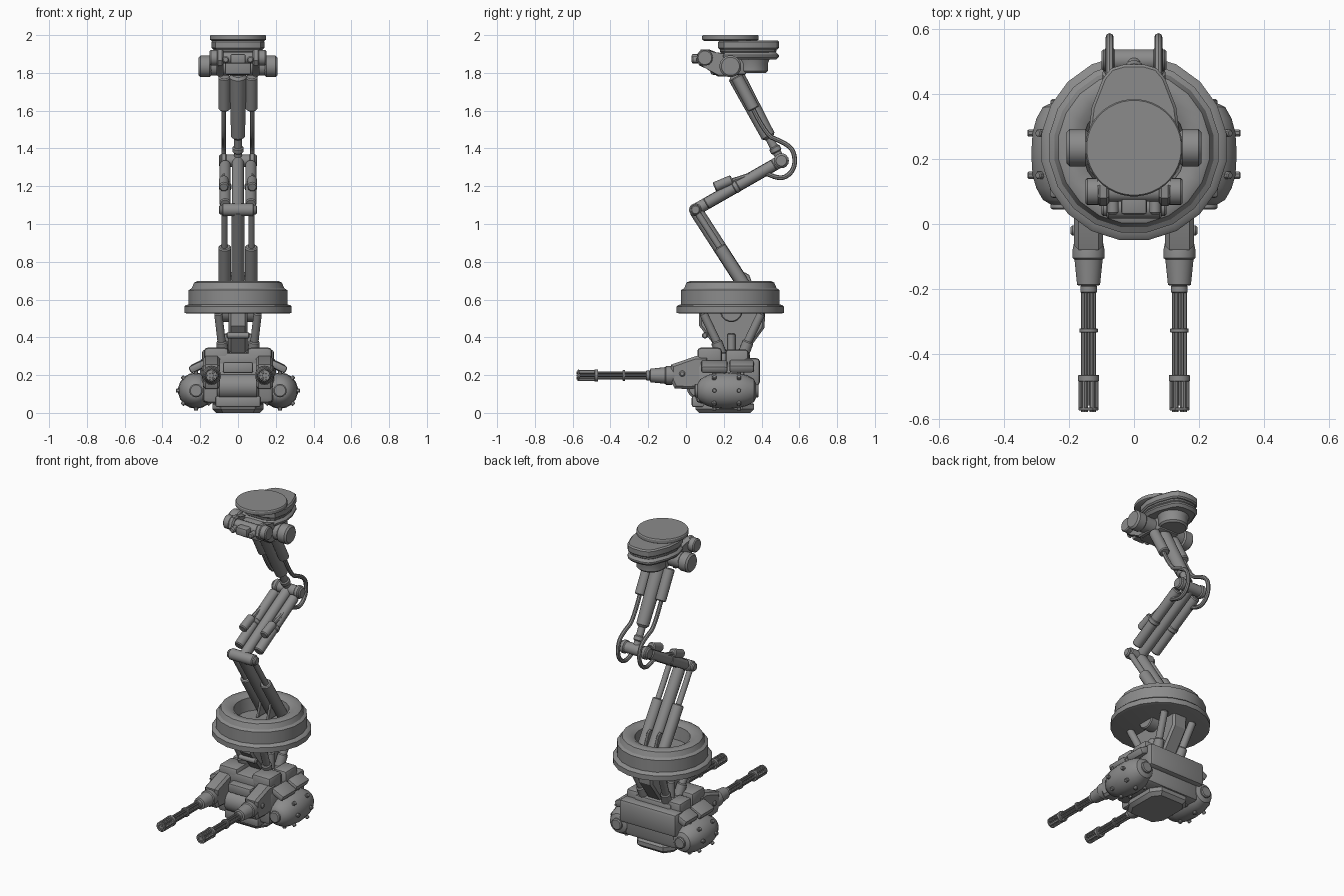
import bpy, bmesh, math
from mathutils import Vector, Matrix

if "Cube" in bpy.data.objects:
    bpy.data.objects.remove(bpy.data.objects["Cube"])

grey = bpy.data.materials.new("metal_grey")
grey.diffuse_color = (0.26, 0.26, 0.26, 1)
grey.use_nodes = True
grey.node_tree.nodes["Principled BSDF"].inputs["Base Color"].default_value = grey.diffuse_color


def finish(name, bm):
    bmesh.ops.recalc_face_normals(bm, faces=bm.faces)
    me = bpy.data.meshes.new(name)
    bm.to_mesh(me)
    bm.free()
    me.materials.append(grey)
    ob = bpy.data.objects.new(name, me)
    bpy.context.collection.objects.link(ob)
    return ob


def lathe(name, profile, origin, axis=(0, 0, 1), segs=16):
    """Revolve (radius, distance) pairs about an axis, capping both ends."""
    q = Vector((0, 0, 1)).rotation_difference(Vector(axis))
    bm = bmesh.new()
    rings = []
    for r, t in profile:
        rings.append([bm.verts.new(Vector(origin) + q @ Vector((
            r * math.cos(math.tau * (i + .5) / segs), r * math.sin(math.tau * (i + .5) / segs), t)))
            for i in range(segs)])
    for a, b in zip(rings, rings[1:]):
        for i in range(segs):
            j = (i + 1) % segs
            bm.faces.new((a[i], a[j], b[j], b[i]))
    bm.faces.new(rings[0])
    bm.faces.new(rings[-1])
    return finish(name, bm)


def rod(name, p, q, r, r2=None, segs=14, bev=0.006):
    """Cylinder or cone between two points with chamfered ends."""
    p, q = Vector(p), Vector(q)
    r2 = r if r2 is None else r2
    n = (q - p).length
    return lathe(name, [(r - bev, 0), (r, bev), (r2, n - bev), (r2 - bev, n)], p, q - p, segs)


def axle(name, half, y, z, r, segs=16):
    return rod(name, (-half, y, z), (half, y, z), r, segs=segs)


def box(name, lo, hi, bev=0.012, tilt=0):
    lo, hi = Vector(lo), Vector(hi)
    bm = bmesh.new()
    bmesh.ops.create_cube(bm, size=1)
    bmesh.ops.scale(bm, vec=hi - lo, verts=bm.verts)
    bmesh.ops.bevel(bm, geom=bm.edges[:], offset=bev, segments=2, profile=.5, affect='EDGES')
    bm.transform(Matrix.Translation((lo + hi) / 2) @ Matrix.Rotation(tilt, 4, 'Y'))
    return finish(name, bm)


def prism(name, pts, axis, lo, hi, bev=0.008):
    """Extrude an outline: (y, z) along x, or (x, y) along z."""
    def at(p, t):
        return (t, *p) if axis == 'x' else (*p, t)
    bm = bmesh.new()
    a = [bm.verts.new(at(p, lo)) for p in pts]
    b = [bm.verts.new(at(p, hi)) for p in pts]
    caps = [bm.faces.new(a), bm.faces.new(b)]
    for i in range(len(pts)):
        j = (i + 1) % len(pts)
        bm.faces.new((a[i], a[j], b[j], b[i]))
    rim = list({e for f in caps for e in f.edges})
    bmesh.ops.bevel(bm, geom=rim, offset=bev, segments=1, affect='EDGES')
    return finish(name, bm)


def cable(name, pts, r):
    cu = bpy.data.curves.new(name, 'CURVE')
    cu.dimensions = '3D'
    cu.bevel_depth, cu.bevel_resolution, cu.resolution_u = r, 2, 5
    cu.use_fill_caps = True
    sp = cu.splines.new('NURBS')
    sp.points.add(len(pts) - 1)
    for p, c in zip(sp.points, pts):
        p.co = (*c, 1)
    sp.order_u, sp.use_endpoint_u = 3, True
    cu.materials.append(grey)
    ob = bpy.data.objects.new(name, cu)
    bpy.context.collection.objects.link(ob)
    bpy.ops.object.select_all(action='DESELECT')
    ob.select_set(True)
    bpy.context.view_layer.objects.active = ob
    bpy.ops.object.convert(target='MESH')


# joints of the folded arm, in (y, z)
SHOULDER, ELBOW, KNEE, BASE = map(Vector, ((.24, 1.83), (.505, 1.335), (.05, 1.075), (.35, .61)))


def on(a, b, t, x=0, off=0):
    """Point part way from a to b, moved sideways by off."""
    d = (b - a).normalized()
    p = a.lerp(b, t) + off * Vector((-d.y, d.x))
    return (x, p.x, p.y)


# ceiling mount
lathe("ceiling_disc", [(.14, 0), (.15, .006), (.15, .024), (.146, .03)], (0, .235, 1.97), segs=40)
outline = [(.14, .28), (.13, .36), (.095, .45), (.07, .48), (.03, .492)]
outline += [(-x, y) for x, y in outline[::-1]]
outline += [(-.12, .2), (-.06, .17), (.06, .17), (.12, .2)]
prism("mount_plate_upper", outline, 'z', 1.925, 1.972)
prism("mount_plate_waist", [(x * .93, .3 + (y - .3) * .93) for x, y in outline], 'z', 1.905, 1.93)
prism("mount_plate_lower", outline, 'z', 1.87, 1.91, .015)
lathe("mount_knob", [(.075, 0), (.085, .01), (.085, .05), (.1, .09)], (0, .35, 1.80), segs=20)
axle("shoulder_axle", .17, .235, 1.835, .05)
axle("front_axle", .12, .1, 1.88, .032)
box("shoulder_block", (-.07, .13, 1.79), (.07, .32, 1.9))
box("front_lug", (-.04, .03, 1.85), (.04, .1, 1.9), .008)
for s in (-1, 1):
    rod("shoulder_cap", (s * .14, .235, 1.835), (s * .208, .235, 1.835), .058, segs=20, bev=.01)
    rod("front_axle_cap", (s * .105, .1, 1.88), (s * .15, .1, 1.88), .042, segs=18)
    prism("shoulder_bracket", [(.06, 1.9), (.08, 1.925), (.12, 1.925), (.16, 1.9), (.25, 1.9), (.25, 1.78),
                               (.17, 1.78), (.11, 1.83), (.07, 1.84), (.055, 1.865)],
          'x', s * .095 - .018, s * .095 + .018)
    rod("front_stud", (s * .065, .03, 1.87), (s * .065, .08, 1.87), .018)

# upper arm
rod("upper_arm", on(SHOULDER, ELBOW, .08), on(SHOULDER, ELBOW, .76), .045, .038, bev=.014)
rod("upper_arm_neck", on(SHOULDER, ELBOW, .74), on(SHOULDER, ELBOW, 1), .022)
rod("upper_arm_collar", on(SHOULDER, ELBOW, .85), on(SHOULDER, ELBOW, .91), .03)
for s in (-1, 1):
    rod("upper_arm_side_tube", on(SHOULDER, ELBOW, .1, s * .072), on(SHOULDER, ELBOW, .45, s * .072), .032)
    # looping cables past the elbow
    cable("elbow_cable", [(s * .075, y, z) for y, z in (
        (.34, 1.64), (.42, 1.47), (.5, 1.44), (.565, 1.4), (.58, 1.33), (.56, 1.27),
        (.5, 1.235), (.4, 1.28), (.31, 1.25), (.2, 1.215))], .0125)
    rod("cable_plug", (s * .075, .15, 1.195), (s * .075, .245, 1.235), .026)

# middle arm
axle("elbow_axle", .1, ELBOW.x, ELBOW.y, .034)
axle("knee_axle", .085, KNEE.x, KNEE.y, .034)
rod("middle_arm", on(ELBOW, KNEE, 0), on(ELBOW, KNEE, 1), .032)
for s in (-1, 1):
    rod("middle_arm_side_tube", on(ELBOW, KNEE, .08, s * .068), on(ELBOW, KNEE, .88, s * .068), .03)
    rod("middle_arm_clamp", on(ELBOW, KNEE, .5, s * .068), on(ELBOW, KNEE, .56, s * .068), .034)
    rod("knee_cap", (s * .07, *KNEE), (s * .1, *KNEE), .026)
    rod("elbow_cap", (s * .06, *ELBOW), (s * .09, *ELBOW), .04)

# lower arm
rod("lower_arm", on(KNEE, BASE, 0), on(KNEE, BASE, 1), .036)
for s in (-1, 1):
    rod("lower_arm_piston", on(KNEE, BASE, 0, s * .072), on(KNEE, BASE, .5, s * .072), .017)
    rod("lower_arm_sleeve", on(KNEE, BASE, .42, s * .07), on(KNEE, BASE, 1, s * .07), .034)
    prism("arm_foot_bracket", [(.24, .61), (.28, .72), (.31, .745), (.335, .73), (.38, .61)],
          'x', s * .035 - .008, s * .035 + .008, .003)

# round turntable with a hollow top
lathe("turntable", [(.27, .525), (.288, .53), (.288, .562), (.28, .57), (.264, .575), (.264, .65), (.248, .66),
                    (.235, .69), (.22, .697), (.185, .695), (.16, .68), (.152, .6)], (0, .235, 0), segs=20)

# neck between turntable and body
prism("neck_plate", [(.07, .54), (.07, .46), (.18, .32), (.32, .32), (.415, .45), (.42, .54)], 'x', -.05, .05, .012)
axle("neck_pivot", .115, .24, .54, .06)
axle("neck_pin", .062, .1, .41, .016)
for s in (-1, 1):
    for y0, y1 in ((.09, .19), (.4, .3)):
        rod("neck_strut", (s * .105, y0, .53), (s * .08, y1, .32), .022)
        rod("neck_strut_socket", (s * .086, .7 * y1 + .3 * y0, .38), (s * .078, y1, .3), .03)
    rod("neck_centre_strut", (s * .065, .24, .42), (s * .065, .24, .3), .022)

# body
box("body_hull", (-.19, .05, .05), (.19, .36, .27), .03)
box("body_deck", (-.13, .06, .24), (.13, .34, .32), .018)
box("rear_box", (-.2, .3, .145), (.2, .392, .29), .02)
foot = [(.135, .12), (.135, .3), (.09, .36), (-.09, .36), (-.135, .3), (-.135, .12), (-.09, .05), (.09, .05)]
prism("body_foot", foot, 'z', .0, .065, .02)
rod("front_drum", (-.11, .07, .14), (.11, .07, .14), .068, segs=20, bev=.012)
box("front_visor", (-.08, .01, .21), (.08, .1, .27), .012)
box("front_skid", (-.12, .03, .03), (.12, .1, .09), .012)

for s in (-1, 1):
    def sbox(name, x0, x1, y0, y1, z0, z1, bev=.012, tilt=0):
        box(name, (min(s * x0, s * x1), y0, z0), (max(s * x0, s * x1), y1, z1), bev, s * tilt)
    sbox("shoulder_pod_front", .05, .18, .06, .19, .25, .345, .018)
    sbox("shoulder_pod_rear", .1, .19, .21, .33, .23, .335, .015)
    sbox("side_fender", .17, .26, .08, .22, .225, .265, .012, .45)
    sbox("side_fender_rear", .17, .25, .23, .36, .225, .27, .012, .45)
    # bulging side drums with studs
    cx, cz = s * .222, .118
    lathe("side_drum", [(.035, .06), (.06, .075), (.08, .11), (.092, .15), (.096, .215), (.092, .28), (.08, .325),
                        (.06, .36), (.035, .372)], (cx, 0, cz), (0, 1, 0), 18)
    lathe("side_drum_hub", [(.03, .045), (.036, .05), (.036, .38), (.03, .385)], (cx, 0, cz), (0, 1, 0), 14)
    for i in range(8):
        a = math.tau * i / 8
        d = Vector((math.cos(a), 0, math.sin(a)))
        for y in (.15, .28):
            o = Vector((cx, y, cz))
            rod("drum_stud", o + d * .08, o + d * .106, .012, segs=8, bev=.003)

    # rotary guns
    gx, gz = s * .14, .198
    prism("gun_housing", [(-.08, .17), (-.06, .13), (.02, .125), (.12, .14), (.12, .3), (.05, .3), (-.08, .255)],
          'x', gx - .045, gx + .045, .014)
    rod("gun_pivot", (s * .17, -.02, .208), (s * .195, -.02, .208), .016)
    lathe("gun_cone", [(.03, -.19), (.036, -.187), (.044, -.11), (.05, -.105), (.05, -.08), (.046, -.06)],
          (gx, 0, gz), (0, 1, 0), 18)
    lathe("gun_core", [(.01, -.56), (.01, -.18)], (gx, 0, gz), (0, 1, 0), 8)
    for y0, y1, r in ((-.575, -.565, .031), (-.485, -.465, .033), (-.335, -.322, .029), (-.212, -.19, .026)):
        rod("gun_band", (gx, y0, gz), (gx, y1, gz), r, segs=16, bev=.002)
    for i in range(6):
        a = math.tau * i / 6
        dx, dz = math.cos(a), math.sin(a)
        rod("gun_barrel", (gx + .017 * dx, -.58, gz + .017 * dz), (gx + .017 * dx, -.18, gz + .017 * dz),
            .0065, segs=8, bev=.001)
        rod("muzzle_bar", (gx + .026 * dx, -.572, gz + .026 * dz), (gx + .026 * dx, -.47, gz + .026 * dz),
            .006, segs=6, bev=.001)

# smooth round parts, keep edges crisp
bpy.ops.object.select_all(action='SELECT')
bpy.context.view_layer.objects.active = bpy.context.selected_objects[0]
bpy.ops.object.shade_smooth_by_angle(angle=math.radians(32))
